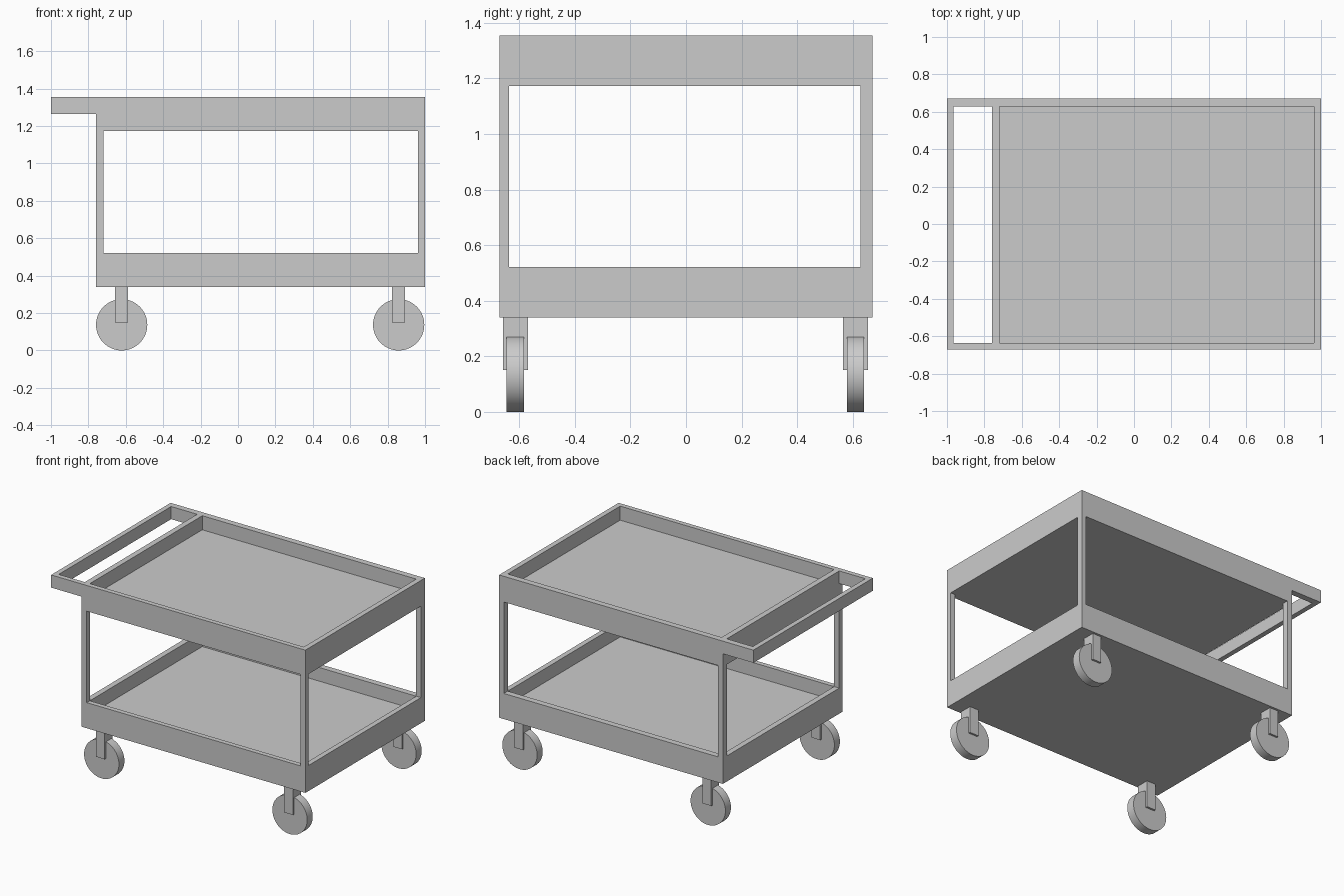
import bpy, bmesh, math

if "Cube" in bpy.data.objects:
    bpy.data.objects.remove(bpy.data.objects["Cube"])

X0, X1 = -0.76, 1.0            # tray extent along x
Y0, Y1 = -0.671, 0.671         # cart width
IX0, IX1 = -0.72, 0.963        # inner faces of walls
IY0, IY1 = -0.636, 0.627


def finish(name, bm):
    mesh = bpy.data.meshes.new(name)
    bm.to_mesh(mesh)
    bm.free()
    ob = bpy.data.objects.new(name, mesh)
    bpy.context.collection.objects.link(ob)
    return ob


def box(name, x0, x1, y0, y1, z0, z1):
    bm = bmesh.new()
    bmesh.ops.create_cube(bm, size=1)
    for v in bm.verts:
        v.co = (x1 if v.co.x > 0 else x0,
                y1 if v.co.y > 0 else y0,
                z1 if v.co.z > 0 else z0)
    return finish(name, bm)


def tray(name, z0, zf, z1):
    """Solid slab with a recessed top: outer shell, rim, inner walls, floor."""
    bm = bmesh.new()

    def ring(x0, x1, y0, y1, z):
        return [bm.verts.new(p) for p in
                ((x0, y0, z), (x1, y0, z), (x1, y1, z), (x0, y1, z))]
    rings = [ring(X0, X1, Y0, Y1, z0), ring(X0, X1, Y0, Y1, z1),
             ring(IX0, IX1, IY0, IY1, z1), ring(IX0, IX1, IY0, IY1, zf)]
    for a, b in zip(rings, rings[1:]):
        for i in range(4):
            j = (i + 1) % 4
            bm.faces.new((a[i], a[j], b[j], b[i]))
    bm.faces.new(rings[0][::-1])
    bm.faces.new(rings[-1])
    return finish(name, bm)


# Two trays
tray("lower_tray", 0.34, 0.425, 0.522)
tray("upper_tray", 1.172, 1.255, 1.355)

# Corner posts between the trays
for sx, xa, xb in (("left", X0, IX0), ("right", IX1, X1)):
    for sy, ya, yb in (("front", Y0, IY0), ("back", IY1, Y1)):
        box(f"{sy}_{sx}_post", xa, xb, ya, yb, 0.522, 1.172)

# Push handle
box("handle_front_arm", -0.965, X0, Y0, IY0, 1.265, 1.355)
box("handle_back_arm", -0.965, X0, IY1, Y1, 1.265, 1.355)
box("handle_bar", -1.0, -0.965, Y0, Y1, 1.265, 1.355)

# Casters: fork block and wheel
R = 0.137
for sx, x in (("left", -0.622), ("right", 0.859)):
    for sy, y in (("front", -0.614), ("back", 0.61)):
        box(f"{sy}_{sx}_caster_fork", x - 0.035, x + 0.035,
            y - 0.045, y + 0.045, 0.15, 0.34)
        bpy.ops.mesh.primitive_cylinder_add(
            vertices=64, radius=R, depth=0.062, location=(x, y, R),
            rotation=(math.pi / 2, 0, 0))
        bpy.context.object.name = f"{sy}_{sx}_wheel"
        bpy.ops.object.shade_smooth_by_angle()
